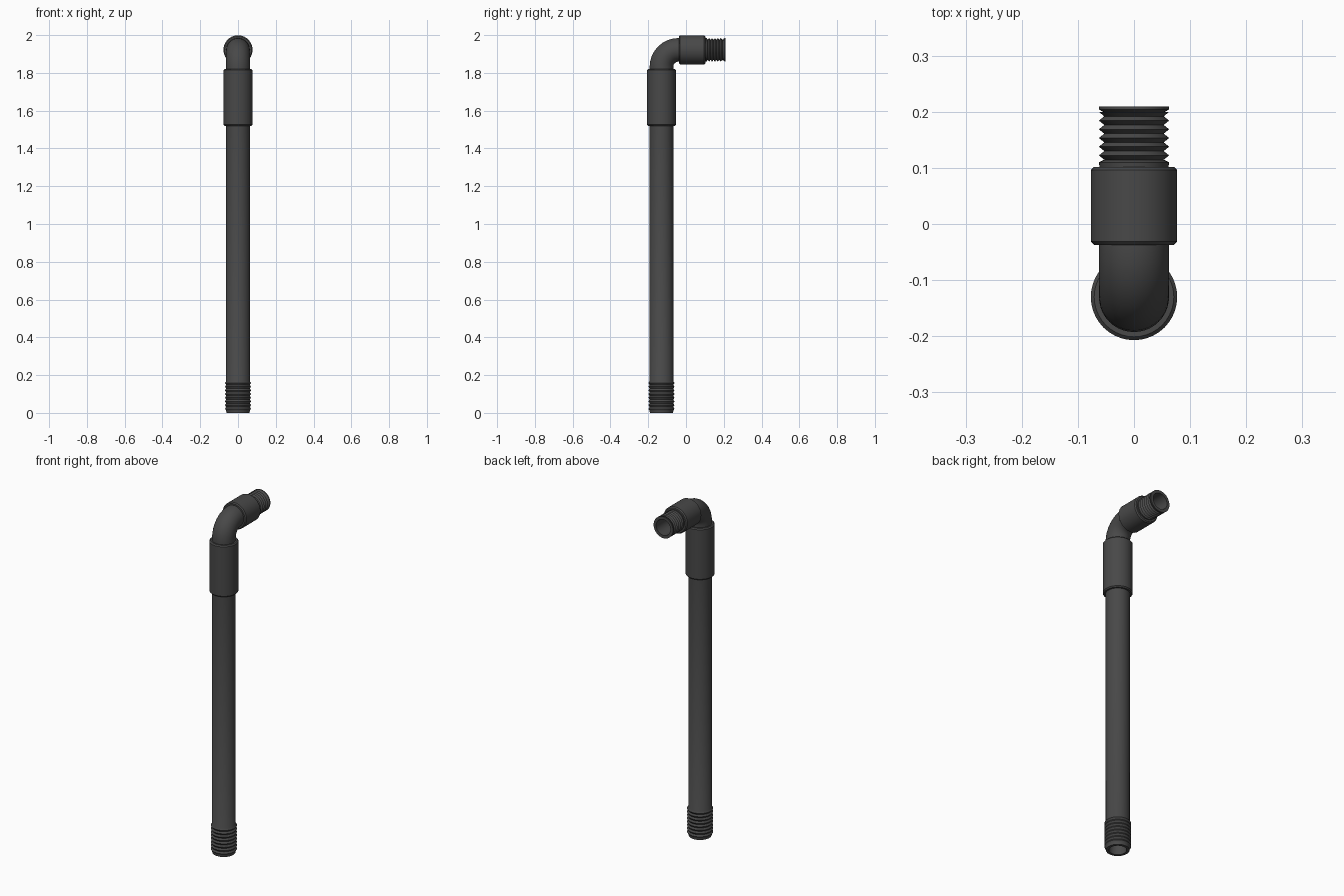
import bpy, bmesh, math
from mathutils import Matrix, Vector

cube = bpy.data.objects.get("Cube")
if cube:
    bpy.data.objects.remove(cube)

SIDES = 40
PIPE_Y, ARM_Z = -0.13, 1.922    # axes of the upright pipe and the outlet arm
R, BORE, BEND = 0.0625, 0.046, 0.09

mat = bpy.data.materials.new("dark grey plastic")
mat.use_nodes = True
color = (0.065, 0.065, 0.065, 1)
mat.diffuse_color = color
mat.node_tree.nodes["Principled BSDF"].inputs["Base Color"].default_value = color


def finish(bm, name, matrix=Matrix()):
    bmesh.ops.recalc_face_normals(bm, faces=bm.faces)
    mesh = bpy.data.meshes.new(name)
    bm.to_mesh(mesh)
    bm.free()
    mesh.transform(matrix)
    mesh.materials.append(mat)
    obj = bpy.data.objects.new(name, mesh)
    bpy.context.collection.objects.link(obj)
    bpy.ops.object.select_all(action='DESELECT')
    obj.select_set(True)
    bpy.context.view_layer.objects.active = obj
    bpy.ops.object.shade_smooth_by_angle(angle=math.radians(35))


def lathe(name, profile, matrix):
    """Revolve a closed (radius, height) loop about z, then place it."""
    bm = bmesh.new()
    rings = []
    for i in range(SIDES):
        a = 2 * math.pi * i / SIDES
        rings.append([bm.verts.new((r * math.cos(a), r * math.sin(a), h)) for r, h in profile])
    n = len(profile)
    for i in range(SIDES):
        p, q = rings[i], rings[(i + 1) % SIDES]
        for j in range(n):
            k = (j + 1) % n
            bm.faces.new((p[j], q[j], q[k], p[k]))
    finish(bm, name, matrix)


def thread(start, pitch, count, low, high):
    """Zigzag of V-shaped ridges, beginning and ending in a valley."""
    points = [(low, start)]
    for i in range(count):
        points += [(high, start + pitch * (i + 0.5)), (low, start + pitch * (i + 1))]
    return points


def sleeve(name, start, end, matrix):
    c = 0.006
    lathe(name, [(BORE, start), (0.077 - c, start), (0.077, start + c),
                 (0.077, end - c), (0.077 - c, end), (BORE, end)], matrix)


upright = Matrix.Translation((0, PIPE_Y, 0))
arm = Matrix.Translation((0, 0, ARM_Z)) @ Matrix.Rotation(-math.pi / 2, 4, 'X')

# Upright pipe with its threaded foot
lathe("upright_pipe", [(BORE, 0), (R - 0.002, 0), (R, 0.008)]
      + thread(0.012, 0.0195, 8, R, 0.069)
      + [(R, 1.54), (BORE, 1.54)], upright)
sleeve("upright_sleeve", 1.52, 1.82, upright)

# Elbow: annular section swept through a quarter turn
bm = bmesh.new()
hub = Vector((0, PIPE_Y + BEND, ARM_Z - BEND))
path = [(Vector((0, PIPE_Y, 1.81)), 0)]
for i in range(9):
    t = math.pi / 2 * i / 8
    path.append((hub + BEND * Vector((0, -math.cos(t), math.sin(t))), t))
path.append((Vector((0, -0.03, ARM_Z)), math.pi / 2))
walls = []
for radius in (R, BORE):
    rings = []
    for centre, t in path:
        out = Vector((0, -math.cos(t), math.sin(t)))
        angles = [2 * math.pi * i / SIDES for i in range(SIDES)]
        rings.append([bm.verts.new(centre + radius * (Vector((math.cos(a), 0, 0)) + math.sin(a) * out))
                      for a in angles])
    walls.append(rings)
strips = [pair for rings in walls for pair in zip(rings, rings[1:])]
strips += [(walls[0][end], walls[1][end]) for end in (0, -1)]
for p, q in strips:
    for i in range(SIDES):
        k = (i + 1) % SIDES
        bm.faces.new((p[i], p[k], q[k], q[i]))
finish(bm, "elbow")

# Outlet arm: sleeve and threaded nozzle
sleeve("outlet_sleeve", -0.037, 0.102, arm)
lathe("outlet_nozzle", [(BORE, 0.09), (0.06, 0.09), (R, 0.11)]
      + thread(0.1145, 0.0155, 6, 0.053, R)[:-1]
      + [(0.053, 0.199), (R, 0.204), (R, 0.209), (BORE, 0.209)], arm)
